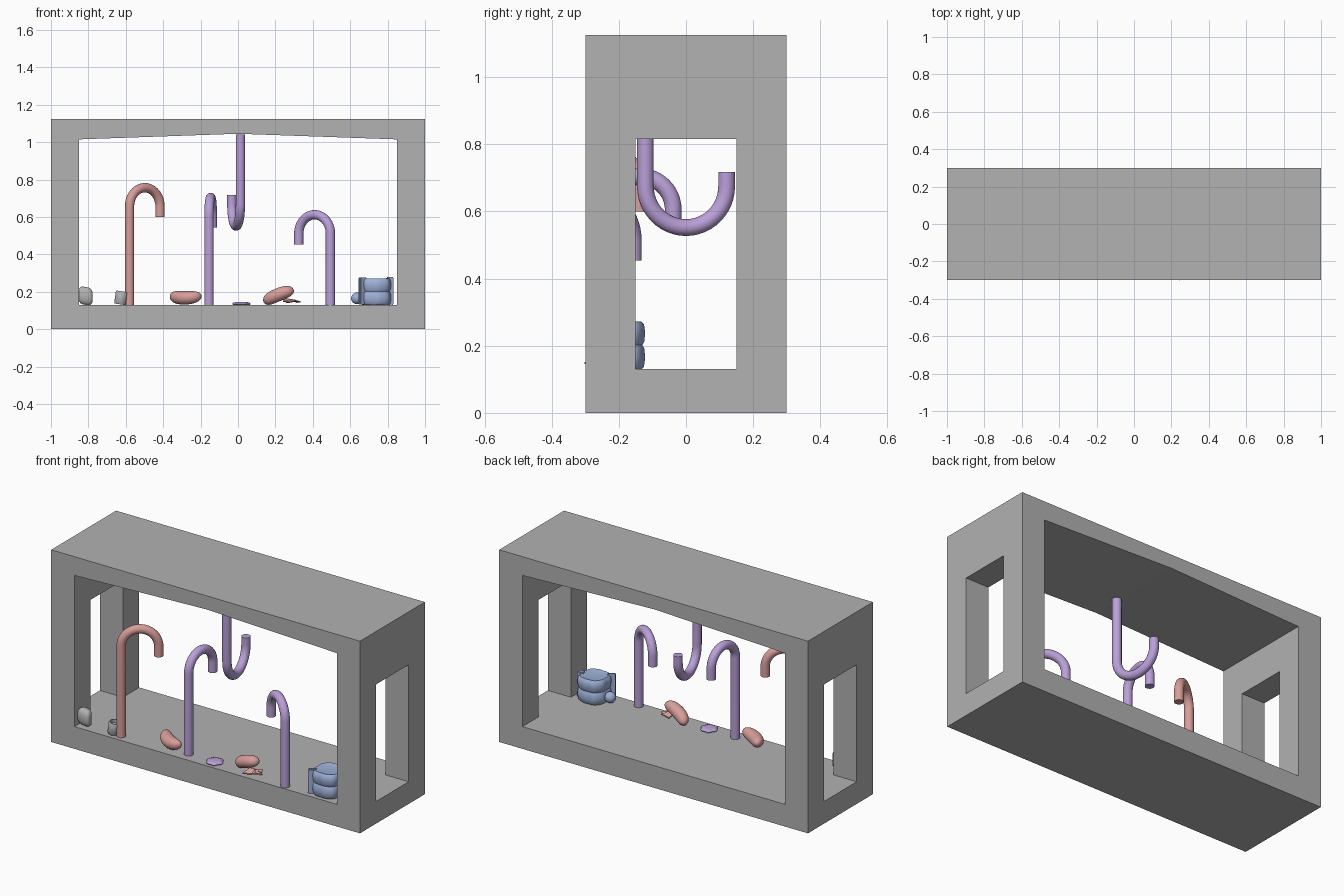
import bpy, bmesh, math, random
from mathutils import Vector, Matrix

if "Cube" in bpy.data.objects:
    bpy.data.objects.remove(bpy.data.objects["Cube"])

random.seed(4)


def material(name, rgb):
    m = bpy.data.materials.new(name)
    lin = [(c / 255 / 12.92) if c < 10 else ((c / 255 + 0.055) / 1.055) ** 2.4 for c in rgb]
    m.diffuse_color = (*lin, 1)
    m.use_nodes = True
    m.node_tree.nodes["Principled BSDF"].inputs["Base Color"].default_value = m.diffuse_color
    return m


GREY = material("stone grey", (178, 178, 178))
PURPLE = material("soft purple", (186, 160, 216))
PINK = material("dusty pink", (216, 158, 154))
BLUE = material("pale blue", (158, 176, 216))


def finish(bm, name, mat, smooth=None):
    bmesh.ops.recalc_face_normals(bm, faces=bm.faces)
    me = bpy.data.meshes.new(name)
    bm.to_mesh(me)
    bm.free()
    ob = bpy.data.objects.new(name, me)
    bpy.context.collection.objects.link(ob)
    if mat:
        me.materials.append(mat)
    if smooth:
        smooth_object(ob, smooth)
    return ob


def smooth_object(ob, angle):
    bpy.ops.object.select_all(action='DESELECT')
    ob.select_set(True)
    bpy.context.view_layer.objects.active = ob
    bpy.ops.object.shade_smooth_by_angle(angle=math.radians(angle))


def prism(name, pts, y0, y1, mat=None):
    """Extrude an x-z profile along y."""
    bm = bmesh.new()
    face = bm.faces.new([bm.verts.new((x, y0, z)) for x, z in pts])
    ext = bmesh.ops.extrude_face_region(bm, geom=[face])
    verts = [v for v in ext["geom"] if isinstance(v, bmesh.types.BMVert)]
    bmesh.ops.translate(bm, verts=verts, vec=(0, y1 - y0, 0))
    return finish(bm, name, mat)


def cut(target, cutter):
    cutter.hide_render = True
    mod = target.modifiers.new("cut", 'BOOLEAN')
    mod.operation, mod.solver, mod.object = 'DIFFERENCE', 'EXACT', cutter
    bpy.context.view_layer.objects.active = target
    bpy.ops.object.modifier_apply(modifier=mod.name)
    bpy.data.objects.remove(cutter)


# Open frame with a gently peaked ceiling and side windows
frame = prism("frame", [(-1, 0), (1, 0), (1, 1.125), (-1, 1.125)], -0.3, 0.3, GREY)
cut(frame, prism("room_cutter", [(-.85, .13), (.85, .13), (.85, 1.015), (0, 1.045), (-.85, 1.015)], -.4, .4))
for side in (-1, 1):
    cut(frame, prism("window_cutter", [(side * .8, .13), (side * 1.1, .13), (side * 1.1, .815), (side * .8, .815)],
                     -.15, .15))


# Cane-shaped hooks: straight stem, half circle, short straight tip
def hook(name, stem, tip, z_root, z_arc, z_tip, mat, r=0.025):
    a, b = Vector((*stem, 0)), Vector((*tip, 0))
    mid, half = (a + b) / 2, (a - b) / 2
    up = 1 if z_arc > z_root else -1
    path = [Vector((*stem, z_root))]
    for i in range(25):
        t = math.pi * i / 24
        path.append(mid + half * math.cos(t) + Vector((0, 0, z_arc + up * half.length * math.sin(t))))
    path.append(Vector((*tip, z_tip)))
    n = half.normalized().cross(Vector((0, 0, 1)))     # normal of the hook plane
    bm = bmesh.new()
    rings = []
    for i, p in enumerate(path):
        d = (path[min(i + 1, len(path) - 1)] - path[max(i - 1, 0)]).normalized()
        if i in (0, 1, len(path) - 2, len(path) - 1):
            d = Vector((0, 0, up if i < 2 else -up))
        s = d.cross(n)
        rings.append([bm.verts.new(p + r * (n * math.cos(k * math.tau / 24) + s * math.sin(k * math.tau / 24)))
                      for k in range(24)])
    for r0, r1 in zip(rings, rings[1:]):
        for k in range(24):
            bm.faces.new((r0[k], r0[k - 1], r1[k - 1], r1[k]))
    bm.faces.new(rings[0])
    bm.faces.new(rings[-1])
    finish(bm, name, mat, 40)


hook("left_hook", (-.58, -.252), (-.417, -.138), .13, .657, .60, PINK)
hook("middle_hook", (-.155, -.235), (-.137, -.038), .13, .605, .545, PURPLE)
hook("right_hook", (.494, -.268), (.325, -.157), .13, .511, .454, PURPLE)
hook("hanging_hook", (.013, -.121), (-.033, .121), 1.04, .675, .718, PURPLE)


# Kidney beans: stretched sphere, bent and slightly pinched in the middle
def bean(name, loc, size, yaw, tilt, bend):
    bm = bmesh.new()
    bmesh.ops.create_uvsphere(bm, u_segments=28, v_segments=20, radius=1)
    for v in bm.verts:
        x, y, z = v.co.z, v.co.x, v.co.y
        f = 0.86 + 0.3 * x * x
        v.co = Vector((x * size[0], (y * f + bend[0] * x * x) * size[1], (z * f + bend[1] * x * x) * size[2]))
    bm.transform(Matrix.Translation(loc) @ Matrix.Rotation(yaw, 4, 'Z') @ Matrix.Rotation(tilt, 4, 'Y'))
    finish(bm, name, PINK, 180)


bean("left_bean", (-.289, -.225, .168), (.095, .043, .042), -.55, 0, (.45, .2))
bean("right_bean", (.212, -.23, .183), (.089, .042, .041), -.28, -.38, (.3, -.1))


# Grey pebble in the left corner
bm = bmesh.new()
bmesh.ops.create_uvsphere(bm, u_segments=24, v_segments=16, radius=1)
for v in bm.verts:
    c = [math.copysign(abs(t) ** .6, t) for t in v.co]
    v.co = (-.815 + .038 * c[0], -.255 + .024 * c[1] + .008 * c[2] ** 2, .178 + .048 * c[2] - .006 * c[0])
finish(bm, "pebble", GREY, 60)


def lathe(name, profile, mat, matrix, segs=32, shape=lambda a, z: 1.0, angle=40):
    """Revolve (radius, z) points; shape changes the radius by angle."""
    bm = bmesh.new()
    rings = [[bm.verts.new((r * shape(k * math.tau / segs, z) * math.cos(k * math.tau / segs),
                            r * shape(k * math.tau / segs, z) * math.sin(k * math.tau / segs), z))
              for k in range(segs)] for r, z in profile]
    for a, b in zip(rings, rings[1:]):
        for k in range(segs):
            bm.faces.new((a[k - 1], a[k], b[k], b[k - 1]))
    bm.faces.new(rings[0])
    bm.faces.new(rings[-1])
    bm.transform(matrix)
    return finish(bm, name, mat, angle)


# Small leaning cup
lathe("cup", [(.029, 0), (.033, .006), (.034, .064), (.03, .07), (.026, .07), (.024, .05)], GREY,
      Matrix.Translation((-.63, -.252, .133)) @ Matrix.Rotation(.16, 4, 'Y'), 24)

# Flat scalloped purple token
lathe("token", [(.042, 0), (.046, .005), (.042, .011), (.03, .015)], PURPLE,
      Matrix.Translation((.018, -.24, .13)), 42, lambda a, z: 1 + .07 * math.cos(6 * a))

# Crumpled pink scrap
bm = bmesh.new()
centre = bm.verts.new((.283, -.247, .156))
outer = []
for k in range(12):
    a = k * math.tau / 12
    rr = 1 if k % 2 == 0 else .72
    outer.append(bm.verts.new((.283 + .05 * rr * math.cos(a), -.247 + .042 * rr * math.sin(a),
                               .138 + random.random() * .026)))
outer[8].co = (.24, -.302, .145)
for k in range(12):
    bm.faces.new((centre, outer[k - 1], outer[k]))
res = bmesh.ops.extrude_face_region(bm, geom=bm.faces[:])
bmesh.ops.translate(bm, verts=[v for v in res["geom"] if isinstance(v, bmesh.types.BMVert)], vec=(0, 0, .006))
finish(bm, "scrap", PINK)

# Blue lumpy drum with a creased waist
lathe("drum", [(.076, 0), (.083, .008), (.087, .035), (.084, .062), (.078, .072), (.084, .082),
               (.087, .11), (.083, .134), (.074, .142), (.05, .136)], BLUE,
      Matrix.Translation((.735, -.205, .13)), 64,
      lambda a, z: 1 + .05 * math.cos(4 * a + math.pi) + .015 * math.cos(9 * a), 50)


# Upright flanges on the drum
def flange(name, loc, size, yaw):
    bm = bmesh.new()
    bmesh.ops.create_cube(bm, size=1)
    bm.transform(Matrix.Translation(loc) @ Matrix.Rotation(yaw, 4, 'Z') @ Matrix.Diagonal((*size, 1)))
    bmesh.ops.bevel(bm, geom=bm.edges[:], offset=.004, segments=2, affect='EDGES')
    finish(bm, name, BLUE, 40)


flange("right_flange", (.812, -.19, .204), (.036, .03, .148), .2)
flange("left_flange", (.666, -.262, .204), (.045, .02, .146), .6)

# Round knob beside the drum
bm = bmesh.new()
bmesh.ops.create_uvsphere(bm, u_segments=24, v_segments=16, radius=.031)
bm.transform(Matrix.Translation((.636, -.208, .165)))
finish(bm, "knob", BLUE, 180)
